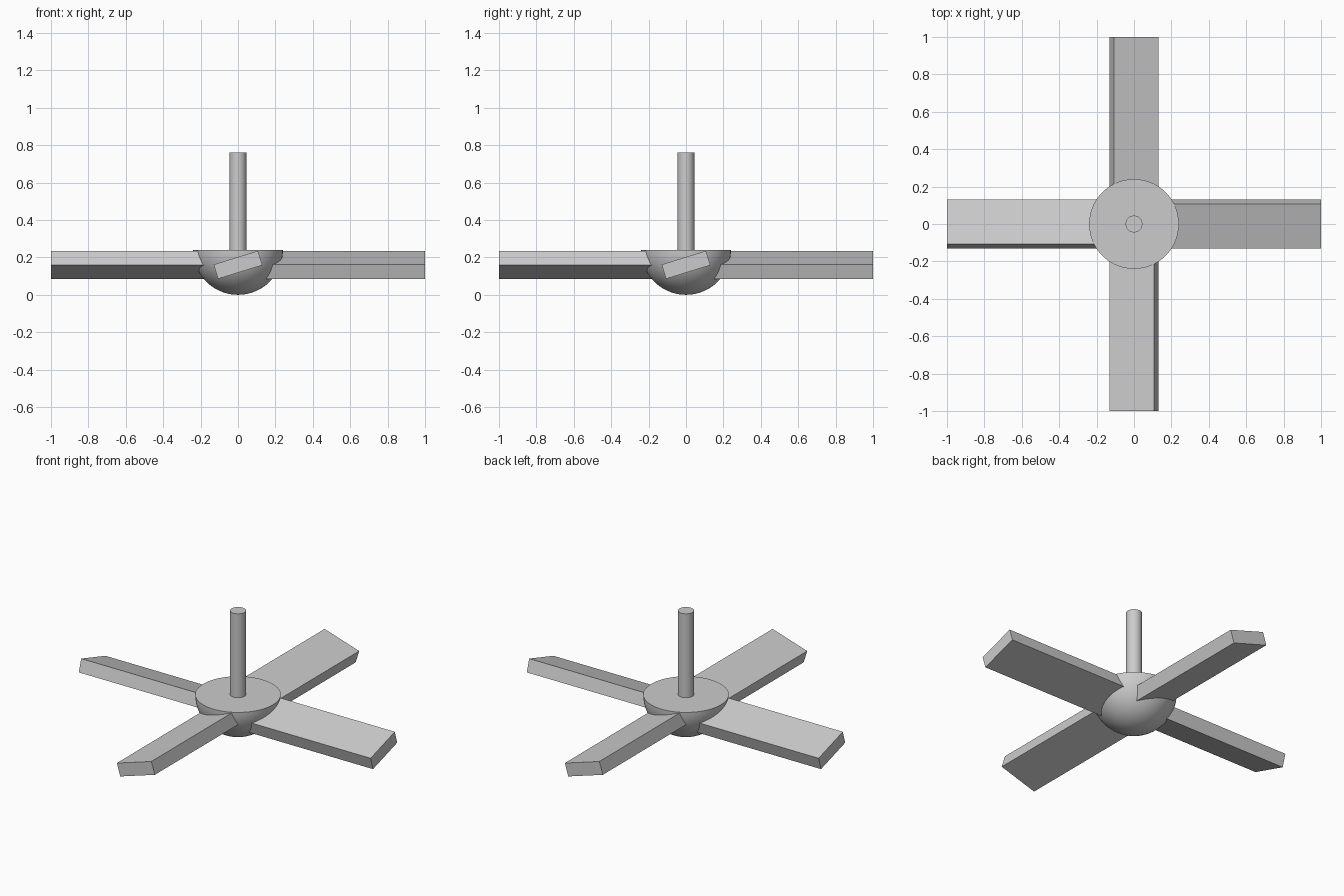
import bpy
from math import cos, sin, pi, radians
from mathutils import Matrix

cube = bpy.data.objects.get("Cube")
if cube:
    bpy.data.objects.remove(cube, do_unlink=True)

grey = bpy.data.materials.new("plain grey")
grey.use_nodes = True
colour = (0.6, 0.6, 0.6, 1)
grey.diffuse_color = colour
grey.node_tree.nodes["Principled BSDF"].inputs["Base Color"].default_value = colour

HUB_RADIUS = 0.24
ROD_RADIUS = 0.045
ROD_TOP = 0.76
BLADE_WIDTH, BLADE_THICK = 0.248, 0.08
BLADE_PITCH = radians(17.2)
BLADE_Z = 0.16


def add_object(name, verts, faces):
    mesh = bpy.data.meshes.new(name)
    mesh.from_pydata(verts, [], faces)
    mesh.materials.append(grey)
    obj = bpy.data.objects.new(name, mesh)
    bpy.context.collection.objects.link(obj)
    return obj


def lathe(name, rings, segments=64, pole=None):
    """Stack of (radius, z) rings from bottom to top, with flat caps or a pole below."""
    verts = [(r * cos(2 * pi * i / segments), r * sin(2 * pi * i / segments), z)
             for r, z in rings for i in range(segments)]
    faces = []
    for k in range(len(rings) - 1):
        for i in range(segments):
            j = (i + 1) % segments
            a, b = k * segments, (k + 1) * segments
            faces.append((a + i, a + j, b + j, b + i))
    top = (len(rings) - 1) * segments
    faces.append(tuple(range(top, top + segments)))
    if pole is None:
        faces.append(tuple(reversed(range(segments))))
    else:
        verts.append((0, 0, pole))
        faces += [(len(verts) - 1, (i + 1) % segments, i) for i in range(segments)]
    obj = add_object(name, verts, faces)
    bpy.ops.object.select_all(action="DESELECT")
    obj.select_set(True)
    bpy.context.view_layer.objects.active = obj
    bpy.ops.object.shade_smooth_by_angle(angle=radians(35))
    return obj


# Half-ball hub with a flat top
steps = 20
hub_rings = [(HUB_RADIUS * sin(pi / 2 * k / steps),
              HUB_RADIUS * (1 - cos(pi / 2 * k / steps))) for k in range(1, steps + 1)]
lathe("hub", hub_rings, pole=0)

# Upright rod, sunk slightly into the hub
lathe("rod", [(ROD_RADIUS, HUB_RADIUS - 0.04), (ROD_RADIUS, ROD_TOP)], segments=48)

# Four pitched blades
box_faces = [(0, 1, 3, 2), (4, 6, 7, 5), (0, 4, 5, 1),
             (2, 3, 7, 6), (0, 2, 6, 4), (1, 5, 7, 3)]
for n, side in enumerate(("left", "back", "right", "front")):
    corners = [(x, y * BLADE_WIDTH / 2, z * BLADE_THICK / 2)
               for x in (0.03, 1) for y in (-1, 1) for z in (-1, 1)]
    blade = add_object(side + "_blade", corners, box_faces)
    blade.data.transform(Matrix.Translation((0, 0, BLADE_Z))
                         @ Matrix.Rotation(n * pi / 2, 4, "Z")
                         @ Matrix.Rotation(BLADE_PITCH, 4, "X"))
